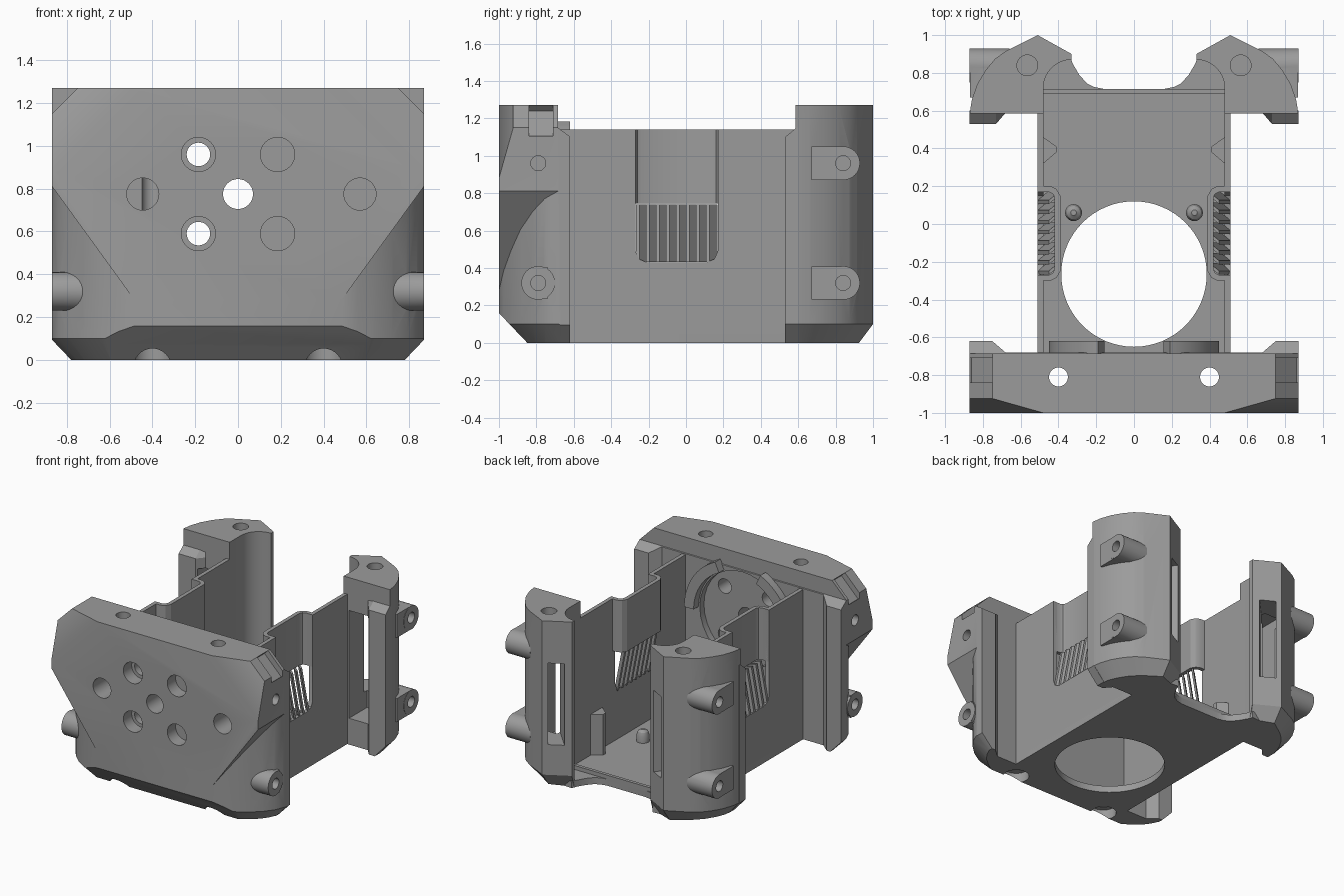
import bpy, bmesh, math
from mathutils import Vector

if "Cube" in bpy.data.objects:
    bpy.data.objects.remove(bpy.data.objects["Cube"])

mat = bpy.data.materials.new("plain_grey")
mat.diffuse_color = (0.33, 0.33, 0.33, 1)
mat.use_nodes = True
mat.node_tree.nodes["Principled BSDF"].inputs["Base Color"].default_value = mat.diffuse_color


def loft(name, rings):
    """Skin matching rings of points and cap both ends."""
    bm = bmesh.new()
    vs = [[bm.verts.new(p) for p in r] for r in rings]
    n = len(vs[0])
    for a, b in zip(vs, vs[1:]):
        for i in range(n):
            bm.faces.new((a[i], a[(i + 1) % n], b[(i + 1) % n], b[i]))
    bm.faces.new(vs[0])
    bm.faces.new(vs[-1])
    bmesh.ops.recalc_face_normals(bm, faces=bm.faces)
    me = bpy.data.meshes.new(name)
    bm.to_mesh(me)
    bm.free()
    me.materials.append(mat)
    ob = bpy.data.objects.new(name, me)
    bpy.context.collection.objects.link(ob)
    return ob


def prism(name, pts, axis, a, b):
    """Extrude a 2D outline along an axis from a to b."""
    put = {'x': lambda p, t: (t, p[0], p[1]),
           'y': lambda p, t: (p[0], t, p[1]),
           'z': lambda p, t: (p[0], p[1], t)}[axis]
    return loft(name, [[put(p, t) for p in pts] for t in (a, b)])


def box(name, x0, x1, y0, y1, z0, z1):
    return prism(name, [(x0, y0), (x1, y0), (x1, y1), (x0, y1)], 'z', z0, z1)


def circle(u, v, r, n=32, a0=0, a1=360):
    m = n if a1 - a0 == 360 else n - 1
    return [(u + r * math.cos(math.radians(a0 + (a1 - a0) * i / m)),
             v + r * math.sin(math.radians(a0 + (a1 - a0) * i / m))) for i in range(n)]


def rod(name, u, v, r, axis, a, b):
    return prism(name, circle(u, v, r), axis, a, b)


def bake(ob):
    ev = ob.evaluated_get(bpy.context.evaluated_depsgraph_get())
    me = bpy.data.meshes.new_from_object(ev)
    ob.modifiers.clear()
    ob.data = me


def boolean(ob, *others, op='DIFFERENCE'):
    for o in others:
        m = ob.modifiers.new("bool", 'BOOLEAN')
        m.operation, m.solver, m.object = op, 'EXACT', o
        bake(ob)
        bpy.data.objects.remove(o)


def mirror(ob):
    m = ob.modifiers.new("mirror", 'MIRROR')
    m.use_mirror_merge = False
    bake(ob)
    return ob


def both(pts):
    return pts + [(-x, y) for x, y in reversed(pts)]


# Front block with rear corner tabs
front = prism("front_block", both([(.87, -1), (.87, -.62), (.75, -.62), (.68, -.68)]), 'z', 0, 1.27)
boolean(front, prism("c", [(-.685, 1.3), (-.685, 1.15), (-.61, 1.095), (-.5, 1.1), (-.5, 1.3)], 'x', -1, 1),
        prism("c", [(-1.03, .19), (-.83, -.02), (-1.03, -.02)], 'x', -1, 1))

# Rounded lower corners under a sloping overhang
arc = [(.47, -1.005), (.56, -.975), (.64, -.935), (.72, -.885), (.79, -.82), (.84, -.755), (.875, -.67), (.875, -.6)]
low = [(.43, -.90), (.52, -.87), (.59, -.84), (.65, -.80), (.71, -.75), (.745, -.70), (.77, -.65), (.77, -.6)]
outer = [(1.0, -.6), (1.0, -1.1), (.47, -1.1)]
boolean(front, mirror(loft("c", [[(x, y, -.01) for x, y in low + outer],
                                 [(x, y, .10) for x, y in arc + outer],
                                 [(x, y, .26 + (x - .47) * 1.38) for x, y in arc + outer]])))

# Upper corner facets, top corner chamfers and small nut slots
tri = [Vector(p) for p in ((.48, -1, 1.27), (.87, -.89, 1.27), (.87, -1, .88))]
mid = (tri[0] + tri[1] + tri[2]) / 3
nrm = (tri[1] - tri[0]).cross(tri[2] - tri[0]).normalized()
tip = Vector((.87, -1, 1.27))
if nrm.dot(tip - mid) < 0:
    nrm = -nrm
tip = tip + nrm * .3
facet = [mid + (p - mid) * 2 for p in tri]
boolean(front, mirror(loft("c", [facet, [tip + (p - tip) * .001 for p in facet]])),
        mirror(prism("c", [(.74, 1.28), (.88, 1.14), (.88, 1.28)], 'y', -1.1, -.5)),
        mirror(prism("c", [(.72, 1.24), (.77, 1.29), (.92, 1.14), (.86, 1.10)], 'y', -.84, -.71)))

# Lower side bosses on the front block
boolean(front, mirror(rod("b", -.79, .32, .09, 'x', .6, .87)),
        mirror(box("b", .6, .868, -.79, -.74, .235, .405)), op='UNION')

# Fan recess and all bolt holes in the front block
boolean(front, rod("c", 0, .775, .36, 'y', -.73, -.6), rod("c", 0, .775, .07, 'y', -1.1, -.6))
for z in (.59, .96):
    boolean(front, mirror(rod("c", .185, z, .055, 'y', -1.1, -.6)),
            mirror(rod("c", .185, z, .08, 'y', -1.1, -.9)))
for x in (-.445, .57):
    boolean(front, rod("c", x, .775, .075, 'y', -1.1, -.8))
boolean(front, mirror(rod("c", .4, -.81, .05, 'z', -.1, 1.4)), mirror(rod("c", .4, -.81, .09, 'z', -.1, .075)))
for z in (.32, .96):
    boolean(front, mirror(rod("c", -.79, z, .04, 'x', .72, 1)))

# Curved lips behind the front block
lip = circle(0, .775, .45, 14, 0, 65) + circle(0, .775, .37, 14, 0, 65)[::-1]
mirror(prism("fan_lip", lip, 'y', -.69, -.62))

# Floor with a scooped rear edge and large round opening
edge = [(.51, -.69), (.51, .62), (.46, .88), (.34, .89), (.325, .85), (.29, .79), (.25, .745), (.21, .725), (.16, .715)]
floor = prism("floor", both(edge), 'z', 0, .05)
boolean(floor, prism("c", circle(0, -.265, .385, 64), 'z', -.1, .2))
box("floor_rear_lip", -.48, .48, .69, .715, .04, .08)
for s in (-1, 1):
    loft("locating_peg", [[(x, y, z) for x, y in circle(.32 * s, .06, r, 20)]
                          for r, z in ((.045, .04), (.045, .10), (.035, .125), (.015, .14))])
mirror(prism("corner_post", [(.48, .46), (.41, .41), (.41, .38), (.48, .32)], 'z', .04, .36))

# Thin side walls, each with a pocket window
wall = box("side_wall", .48, .51, -.69, .6, 0, 1.14)
window = [(-.27, 1.3), (-.27, .49), (-.252, .448), (-.21, .43), (.11, .43), (.152, .448), (.17, .49), (.17, 1.3)]
boolean(wall, prism("c", window, 'x', .4, .6))
mirror(wall)
inset = [(.51, -.27), (.45, -.27), (.43, -.26), (.42, -.24), (.42, .14), (.43, .16), (.45, .17), (.51, .17),
         (.51, .2), (.44, .2), (.41, .185), (.39, .15), (.39, -.25), (.41, -.285), (.44, -.3), (.51, -.3)]
mirror(prism("wall_pocket", inset, 'z', .745, 1.14))

# Leaning louvre slats below the pockets
for i in range(8):
    y = -.268 + i * .0535
    ring = [(0, y), (0, y + .02), (-.05, y + .062), (-.05, y + .042)]
    mirror(loft("louvre_slat", [[(.51 + x, yy, .432) for x, yy in ring],
                                [(.45 + x, yy, .74) for x, yy in ring]]))

# Rear pillars: outer curve, apex, rounded inner corner
curve = [(.87, .585), (.858, .66), (.83, .74), (.785, .815), (.735, .875), (.68, .915), (.51, 1), (.33, .9)]
foot = [(.78, .585), (.77, .64), (.745, .70), (.705, .765), (.66, .815), (.62, .85), (.51, .925), (.345, .86)]
inner = circle(.33, .72, .15, 9, 90, 0) + [(.48, .585)]
pillar = loft("rear_pillar", [[(x, y, 0) for x, y in foot] + [(x, y, 0) for x, y in inner],
                              [(x, y, .1) for x, y in curve + inner],
                              [(x, y, 1.27) for x, y in curve + inner]])
tab = [(.87, .6), (.87, .53), (.73, .53), (.67, .6)]
boolean(pillar, loft("b", [[(min(x, .78), y, 0) for x, y in tab], [(x, y, .1) for x, y in tab],
                           [(x, y, 1.1) for x, y in tab],
                           [(x, max(y, .59), 1.15) for x, y in tab]]), op='UNION')
for z in (.32, .96):
    boolean(pillar, rod("b", .84, z, .09, 'x', .66, .87),
            box("b", .66, .868, .67, .84, z - .089, z + .089), op='UNION')

# Hollow pillar interior with a slanted side window, then bolt holes
boolean(pillar, box("c", .525, .72, .5, .8, .2, 1.02),
        prism("c", [(.36, .94), (.44, 1.02), (.74, .70), (.66, .62)], 'z', .33, .95),
        rod("c", .565, .84, .055, 'z', 1.08, 1.4))
for z in (.32, .96):
    boolean(pillar, rod("c", .84, z, .04, 'x', .74, 1))
mirror(pillar)

# Smooth the curves, keep the edges sharp
bpy.ops.object.select_all(action='DESELECT')
for ob in bpy.context.scene.objects:
    ob.select_set(True)
    bpy.context.view_layer.objects.active = ob
bpy.ops.object.shade_smooth_by_angle(angle=math.radians(28))
